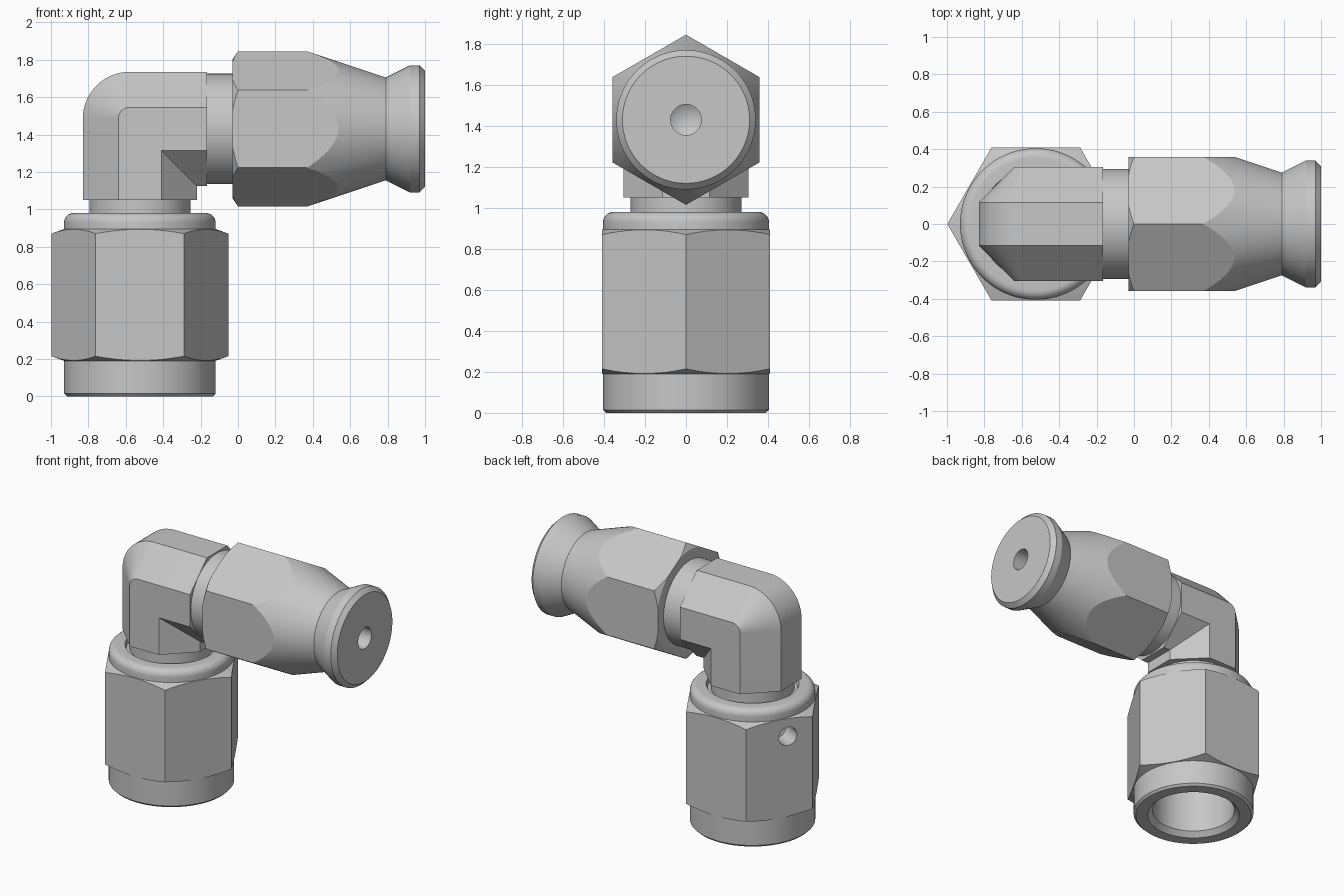
import bpy, bmesh
from math import pi, sin, cos, radians
from mathutils import Matrix, Vector

old = bpy.data.objects.get("Cube")
if old:
    bpy.data.objects.remove(old, do_unlink=True)

metal = bpy.data.materials.new("light_grey_metal")
metal.use_nodes = True
GREY = (0.57, 0.57, 0.57, 1)
metal.diffuse_color = GREY
metal.node_tree.nodes["Principled BSDF"].inputs["Base Color"].default_value = GREY

NUT_X, ARM_Z = -0.525, 1.43
UPRIGHT = Matrix.Translation((NUT_X, 0, 0))
SIDEWAYS = Matrix.Translation((0, 0, ARM_Z)) @ Matrix.Rotation(pi / 2, 4, 'Y')


def finish(name, bm, matrix=Matrix()):
    bmesh.ops.remove_doubles(bm, verts=bm.verts, dist=1e-5)
    bmesh.ops.recalc_face_normals(bm, faces=bm.faces)
    bm.transform(matrix)
    mesh = bpy.data.meshes.new(name)
    bm.to_mesh(mesh)
    bm.free()
    mesh.materials.append(metal)
    obj = bpy.data.objects.new(name, mesh)
    bpy.context.collection.objects.link(obj)
    return obj


def lathe(name, profile, matrix, steps=96):
    """Revolve (radius, height) points, running from axis to axis."""
    bm = bmesh.new()
    rings = []
    for i in range(steps):
        a = 2 * pi * (i + 0.5) / steps
        rings.append([bm.verts.new((r * cos(a), r * sin(a), h)) for r, h in profile])
    for i in range(steps):
        a, b = rings[i], rings[(i + 1) % steps]
        for j in range(len(profile) - 1):
            if profile[j][0] == 0:
                bm.faces.new((a[j], a[j + 1], b[j + 1]))
            elif profile[j + 1][0] == 0:
                bm.faces.new((a[j], a[j + 1], b[j]))
            else:
                bm.faces.new((a[j], a[j + 1], b[j + 1], b[j]))
    return finish(name, bm, matrix)


def prism(name, sides, radius, low, high, matrix):
    bm = bmesh.new()
    bmesh.ops.create_cone(bm, cap_ends=True, segments=sides, radius1=radius,
                          radius2=radius, depth=high - low)
    # put a corner on the local x axis
    start = max(bm.verts, key=lambda v: v.co.x + 0.001 * v.co.y).co
    turn = Matrix.Rotation(-Vector(start.xy).angle_signed(Vector((1, 0))) * -1, 4, 'Z')
    first = turn @ start
    if abs(first.y) > 1e-4:
        turn = turn.inverted()
    bm.transform(Matrix.Translation((0, 0, (low + high) / 2)) @ turn)
    return finish(name, bm, matrix)


def apply_boolean(obj, tool, operation):
    tool.hide_render = True
    mod = obj.modifiers.new("shape", 'BOOLEAN')
    mod.operation, mod.solver, mod.object = operation, 'EXACT', tool
    bpy.context.view_layer.objects.active = obj
    bpy.ops.object.modifier_apply(modifier=mod.name)
    bpy.data.objects.remove(tool, do_unlink=True)


def smooth(obj):
    bpy.ops.object.select_all(action='DESELECT')
    obj.select_set(True)
    bpy.context.view_layer.objects.active = obj
    bpy.ops.object.shade_smooth_by_angle(angle=radians(14))


# Swivel nut: turned profile with bore and rounded shoulder, trimmed by a hexagon
shoulder = [(0.355 + 0.05 * cos(a), 0.93 + 0.05 * sin(a))
            for a in [k * pi / 16 for k in range(9)]]
swivel_nut = lathe("swivel_nut", [
    (0, 0.85), (0.277, 0.85), (0.277, 0.035), (0.31, 0), (0.39, 0), (0.405, 0.015),
    (0.405, 0.19), (0.49, 0.221), (0.49, 0.864), (0.405, 0.895)] + shoulder + [
    (0.30, 0.98), (0.29, 0.955), (0, 0.955)], UPRIGHT)
apply_boolean(swivel_nut, prism("hex_trim", 6, 0.473, -0.1, 1.1, UPRIGHT), 'INTERSECT')

# Small cross hole in one rear flat of the nut
drill_place = (Matrix.Translation((NUT_X, 0, 0.765)) @ Matrix.Rotation(radians(150), 4, 'Z')
               @ Matrix.Translation((0, 0.06, 0)) @ Matrix.Rotation(pi / 2, 4, 'Y'))
apply_boolean(swivel_nut, prism("drill", 32, 0.065, 0.2, 0.6, drill_place), 'DIFFERENCE')
smooth(swivel_nut)

# Necks joining the elbow to both nuts
smooth(lathe("lower_neck", [(0, 0.94), (0.27, 0.94), (0.27, 1.08), (0, 1.08)], UPRIGHT))
smooth(lathe("arm_neck", [(0, -0.25), (0.295, -0.25), (0.295, 0), (0, 0)], SIDEWAYS))

# Hose socket: hexagon fading into a cone, then a flared end with a drilled tip
hose_socket = lathe("hose_socket", [
    (0, -0.03), (0.37, -0.03), (0.43, 0.01), (0.43, 0.325), (0.275, 0.79),
    (0.34, 0.92), (0.34, 0.97), (0.31, 1.0), (0.075, 1.0), (0.075, 0.87), (0, 0.825)],
    SIDEWAYS)
apply_boolean(hose_socket, prism("hex_trim", 6, 0.415, -0.1, 1.1, SIDEWAYS), 'INTERSECT')
smooth(hose_socket)

# Elbow body: octagonal section, rounded outer bend and sharp inner mitre
HALF, FLAT, BEND = 0.305, 0.115, 0.055
section = [(HALF, -FLAT), (HALF, FLAT), (FLAT, HALF), (-FLAT, HALF),
           (-HALF, FLAT), (-HALF, -FLAT), (-FLAT, -HALF), (FLAT, -HALF)]
bm = bmesh.new()
loops = [[bm.verts.new((NUT_X - d, y, 1.05)) for d, y in section]]
for k in range(17):
    a = k * pi / 32
    loop = []
    for d, y in section:
        c, r = (BEND, d - BEND) if d > BEND else (d, 0)
        loop.append(bm.verts.new((NUT_X - c - r * cos(a), y, ARM_Z + c + r * sin(a))))
    loops.append(loop)
loops.append([bm.verts.new((-0.165, y, ARM_Z + d)) for d, y in section])
for a, b in zip(loops, loops[1:]):
    for j in range(8):
        n = (j + 1) % 8
        bm.faces.new((a[j], a[n], b[n], b[j]))
bm.faces.new(loops[0])
bm.faces.new(loops[-1])
bmesh.ops.dissolve_degenerate(bm, dist=1e-5, edges=bm.edges)
smooth(finish("elbow_body", bm))
